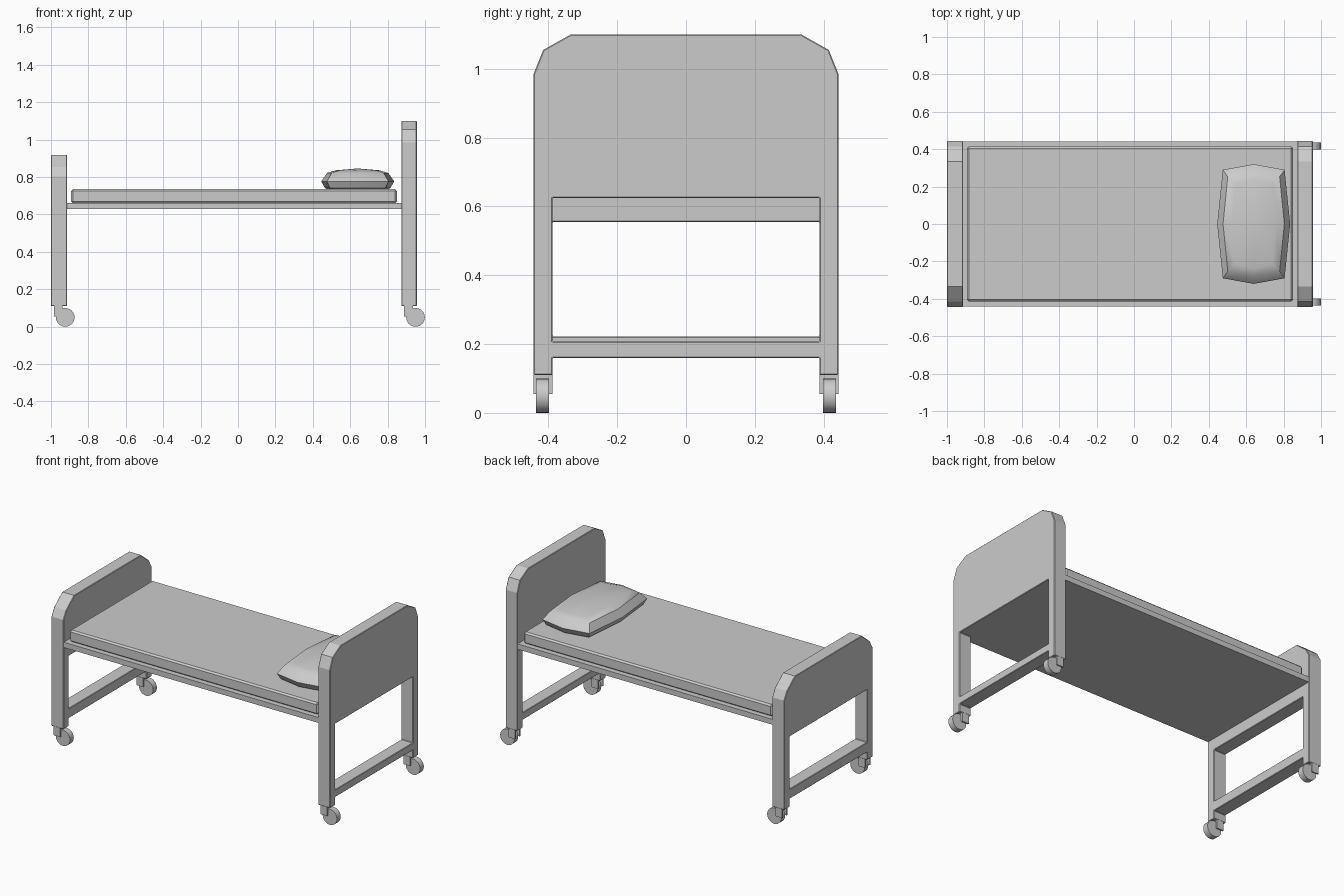
import bpy, bmesh, math
from mathutils import Matrix

if "Cube" in bpy.data.objects:
    bpy.data.objects.remove(bpy.data.objects["Cube"])


def make_object(name, bm, bevel=0.0, smooth=0):
    bmesh.ops.recalc_face_normals(bm, faces=bm.faces)
    me = bpy.data.meshes.new(name)
    bm.to_mesh(me)
    bm.free()
    ob = bpy.data.objects.new(name, me)
    bpy.context.collection.objects.link(ob)
    if bevel:
        m = ob.modifiers.new("edge", 'BEVEL')
        m.width, m.segments = bevel, 1
        m.limit_method, m.angle_limit = 'ANGLE', math.radians(50)
    if smooth:
        bpy.ops.object.select_all(action='DESELECT')
        ob.select_set(True)
        bpy.context.view_layer.objects.active = ob
        bpy.ops.object.shade_smooth_by_angle(angle=math.radians(smooth))
    return ob


def add_box(bm, x0, x1, y0, y1, z0, z1):
    mat = Matrix.Translation(((x0 + x1) / 2, (y0 + y1) / 2, (z0 + z1) / 2))
    mat = mat @ Matrix.Diagonal((x1 - x0, y1 - y0, z1 - z0, 1))
    bmesh.ops.create_cube(bm, size=1, matrix=mat)


def end_board(name, x0, x1, shoulder, corner, top, panel_bottom, bar_top):
    # half outline with leg, panel and cross bar, mirrored over y
    half = [(0, top), (0.335, top), (0.415, corner), (0.443, shoulder),
            (0.443, 0.11), (0.388, 0.11), (0.388, 0.16), (0, 0.16),
            (0, bar_top), (0.388, bar_top), (0.388, panel_bottom), (0, panel_bottom)]
    bm = bmesh.new()
    face = bm.faces.new([bm.verts.new((x0, y, z)) for y, z in half])
    ext = bmesh.ops.extrude_face_region(bm, geom=[face], use_keep_orig=True)
    new = [v for v in ext['geom'] if isinstance(v, bmesh.types.BMVert)]
    bmesh.ops.translate(bm, verts=new, vec=(x1 - x0, 0, 0))
    mid = [f for f in bm.faces if all(abs(v.co.y) < 1e-5 for v in f.verts)]
    # keep only the joining edges on the centre plane
    bmesh.ops.delete(bm, geom=mid, context='FACES')
    ob = make_object(name, bm)
    m = ob.modifiers.new("mirror", 'MIRROR')
    m.use_axis = (False, True, False)
    b = ob.modifiers.new("edge", 'BEVEL')
    b.width, b.segments = 0.003, 1
    b.limit_method, b.angle_limit = 'ANGLE', math.radians(50)


end_board("headboard", 0.873, 0.956, 0.985, 1.055, 1.10, 0.625, 0.207)
end_board("footboard", -1.0, -0.914, 0.803, 0.853, 0.918, 0.555, 0.222)

# bed base
bm = bmesh.new()
add_box(bm, -0.915, 0.875, -0.441, 0.441, 0.628, 0.662)
make_object("bed_base", bm)

# mattress
bm = bmesh.new()
add_box(bm, -0.893, 0.85, -0.415, 0.415, 0.66, 0.735)
make_object("mattress", bm, bevel=0.01)

# castors: fork and wheel under each leg
for end, fx, wx in (("head", 0.888, 0.949), ("foot", -0.985, -0.924)):
    for side, s in (("right", 1), ("left", -1)):
        bm = bmesh.new()
        for a, b, z0, z1 in ((0.388, 0.443, 0.1, 0.112),
                             (0.388, 0.398, 0.055, 0.1), (0.435, 0.443, 0.055, 0.1)):
            add_box(bm, fx, fx + 0.048, min(s * a, s * b), max(s * a, s * b), z0, z1)
        make_object(f"castor_fork_{end}_{side}", bm)
        bm = bmesh.new()
        bmesh.ops.create_cone(
            bm, cap_ends=True, segments=24, radius1=0.05, radius2=0.05, depth=0.038,
            matrix=Matrix.Translation((wx, s * 0.4165, 0.05)) @ Matrix.Rotation(math.pi / 2, 4, 'X'))
        make_object(f"castor_wheel_{end}_{side}", bm, smooth=30)

# pillow: stacked eight-sided rings
outline = [(0.165, 0.29), (0, 0.32), (-0.165, 0.29), (-0.195, 0),
           (-0.165, -0.29), (0, -0.32), (0.165, -0.29), (0.195, 0)]
rings = [(0.80, 0.88, 0.733), (0.90, 0.94, 0.742), (1, 1, 0.777),
         (0.84, 0.87, 0.822), (0.60, 0.74, 0.836)]
bm = bmesh.new()
loops = [[bm.verts.new((0.64 + x * sx, y * sy, z)) for x, y in outline] for sx, sy, z in rings]
for lo, hi in zip(loops, loops[1:]):
    for i in range(8):
        j = (i + 1) % 8
        bm.faces.new((lo[i], lo[j], hi[j], hi[i]))
bm.faces.new(loops[0])
peak = bm.verts.new((0.64, 0, 0.846))
for i in range(8):
    bm.faces.new((loops[-1][i], loops[-1][(i + 1) % 8], peak))
make_object("pillow", bm, smooth=30)
